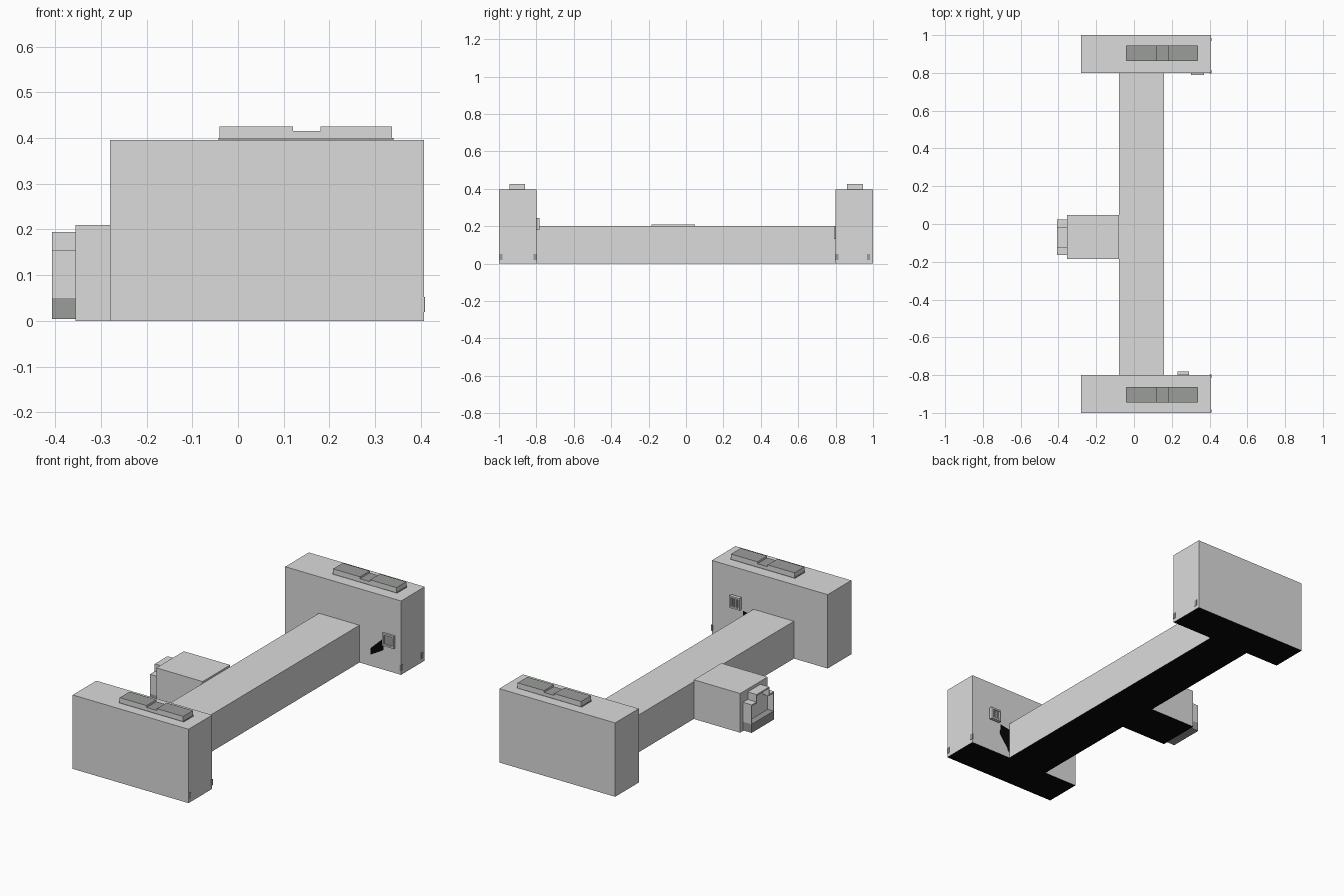
import bpy
import bmesh

default = bpy.data.objects.get("Cube")
if default:
    bpy.data.objects.remove(default, do_unlink=True)


def material(name, rgb):
    m = bpy.data.materials.new(name)
    m.use_nodes = True
    m.diffuse_color = (*rgb, 1)
    m.node_tree.nodes["Principled BSDF"].inputs["Base Color"].default_value = (*rgb, 1)
    return m


WALL = material("light grey wall", (0.71, 0.71, 0.71))
DARK = material("dark grey metal", (0.325, 0.34, 0.325))
PANE = material("pale glass", (0.95, 0.95, 0.95))
BLACK = material("black", (0.002, 0.002, 0.002))


def box(name, x, y, z, mat, top=None, bottom=None):
    """Box between the given ranges, with optional colours for top and bottom."""
    bm = bmesh.new()
    bmesh.ops.create_cube(bm, size=1)
    for v in bm.verts:
        v.co = [(r[0] + r[1]) / 2 + c * (r[1] - r[0]) for c, r in zip(v.co, (x, y, z))]
    bm.normal_update()
    mesh = bpy.data.meshes.new(name)
    for m in (mat, top or mat, bottom or mat):
        mesh.materials.append(m)
    for f in bm.faces:
        if abs(f.normal.z) > 0.5:
            f.material_index = 1 if f.normal.z > 0 else 2
    bm.to_mesh(mesh)
    bm.free()
    ob = bpy.data.objects.new(name, mesh)
    bpy.context.collection.objects.link(ob)


def plate(name, outline, y, depth, mat):
    """Thin upright plate from an x, z outline."""
    bm = bmesh.new()
    face = bm.faces.new([bm.verts.new((px, y, pz)) for px, pz in outline])
    out = bmesh.ops.extrude_face_region(bm, geom=[face])["geom"]
    for v in out:
        if isinstance(v, bmesh.types.BMVert):
            v.co.y += depth
    bmesh.ops.recalc_face_normals(bm, faces=bm.faces)
    mesh = bpy.data.meshes.new(name)
    mesh.materials.append(mat)
    bm.to_mesh(mesh)
    bm.free()
    bpy.context.collection.objects.link(bpy.data.objects.new(name, mesh))


# Main building volumes with black undersides
box("corridor", (-0.08, 0.16), (-0.8, 0.8), (0, 0.2), WALL, bottom=BLACK)
box("side_wing", (-0.355, -0.08), (-0.185, 0.048), (0, 0.21), WALL, bottom=BLACK)

vents = {-1: ((0.797, 0.815), (0.982, 0.998)), 1: ((0.797, 0.815), (0.968, 0.985))}
for side, label in ((-1, "front"), (1, "rear")):
    def span(a, b):
        return sorted((side * a, side * b))

    box(label + "_block", (-0.28, 0.407), span(0.8, 1), (0, 0.396), WALL, bottom=BLACK)

    # Rooftop units: two dark-topped housings and a lower link between them
    roof_y = span(0.862, 0.945)
    box(label + "_roof_tray", (-0.043, 0.34), roof_y, (0.396, 0.4), DARK)
    for i, x in enumerate(((-0.04, 0.12), (0.18, 0.337))):
        box(f"{label}_roof_unit_{i}", x, roof_y, (0.396, 0.425), WALL, DARK)
    box(label + "_roof_link", (0.12, 0.18), roof_y, (0.4, 0.415), WALL, DARK)

    # Small vents low on the end wall
    for y in vents[side]:
        box(label + "_wall_vent", (0.4, 0.409), span(*y), (0.02, 0.052), DARK)


def framed_window(name, x, z, wall, out, bars):
    """Frame of four rails around a dark pane, with upright bars."""
    t = 0.009
    y = sorted((wall, wall + out))
    box(name + "_pane", x, sorted((wall, wall + out * 0.3)), z, DARK)
    for xs in ((x[0], x[0] + t), (x[1] - t, x[1])):
        box(name + "_post", xs, y, z, WALL)
    for zs in ((z[0], z[0] + t), (z[1] - t, z[1])):
        box(name + "_rail", x, y, zs, WALL)
    for i in range(bars):
        c = x[0] + (x[1] - x[0]) * (i + 1) / (bars + 1)
        box(name + "_bar", (c - 0.003, c + 0.003), sorted((wall, wall + out * 0.8)), z, WALL)


# Windows on the inner walls
framed_window("front_window", (0.23, 0.292), (0.18, 0.245), -0.8, 0.018, 2)
framed_window("rear_window", (0.302, 0.37), (0.132, 0.2), 0.8, -0.01, 0)

# Black marks beside the corridor ends
plate("front_wall_mark", ((0.16, 0.03), (0.16, 0.165), (0.22, 0.175), (0.222, 0.12)),
      -0.8, 0.001, BLACK)
plate("rear_wall_mark", ((0.226, 0.06), (0.226, 0.095), (0.303, 0.168), (0.303, 0.105)),
      0.8, -0.001, BLACK)

# Entrance porch: low sides, taller middle, dark plinth
out, back = -0.407, -0.355
bays = (("right", (-0.165, -0.12), 0.154), ("middle", (-0.12, -0.02), 0.194),
        ("left", (-0.02, 0.025), 0.154))
for name, y, top in bays:
    inner = (max(y[0], -0.161), min(y[1], 0.021))
    box(f"porch_{name}_roof", (out, back), y, (top - 0.008, top), WALL)
    box(f"porch_{name}_pane", (out + 0.035, back), inner, (0.05, top - 0.008), PANE)
    box(f"porch_{name}_plinth", (out, back), y, (0.004, 0.05), DARK)
for y, low, top in ((-0.165, 0.05, 0.146), (-0.124, 0.146, 0.194),
                    (-0.02, 0.146, 0.194), (0.021, 0.05, 0.146)):
    box("porch_cheek", (out, back), (y, y + 0.004), (low, top), WALL)
